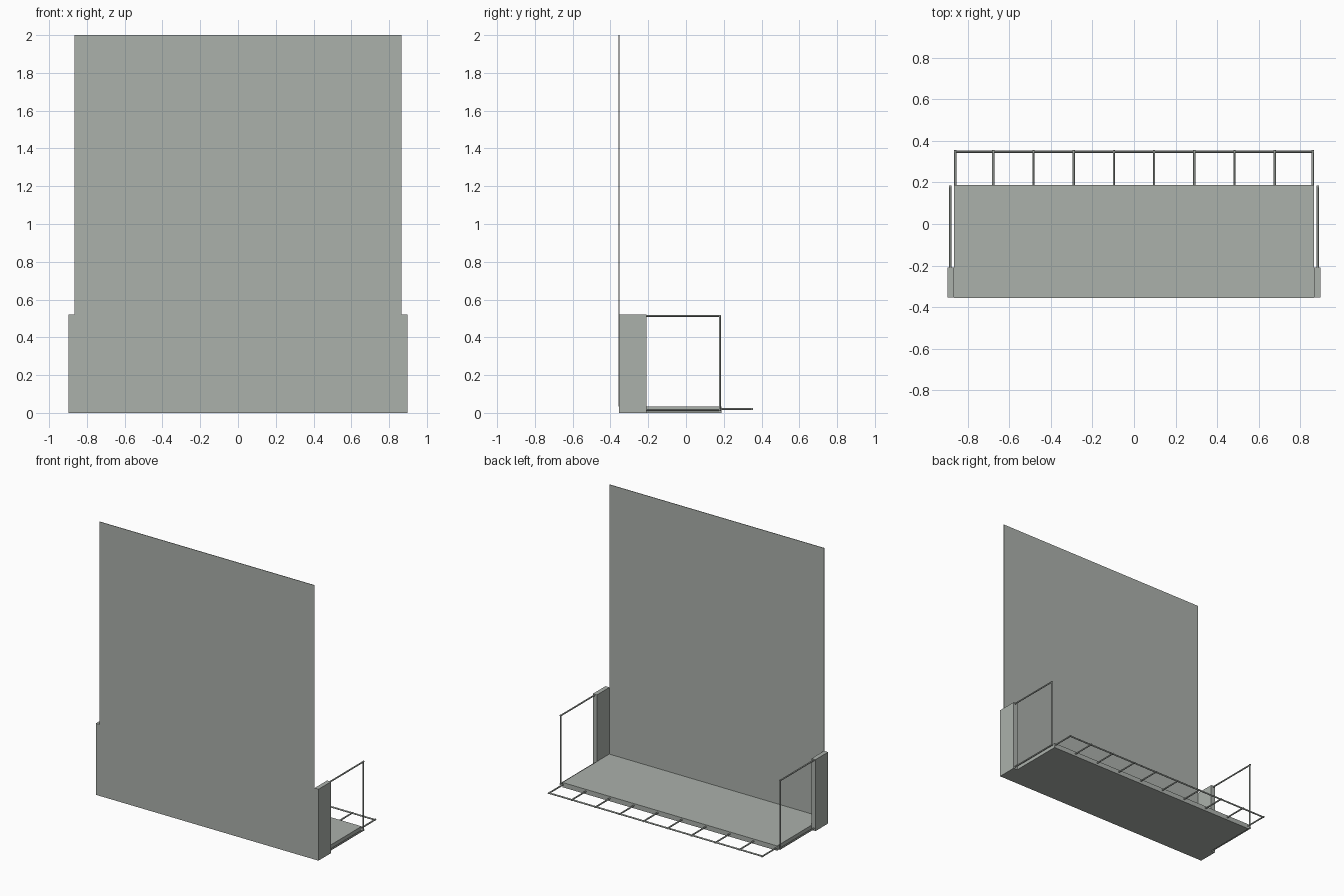
import bpy
from mathutils import Vector

cube = bpy.data.objects.get("Cube")
if cube:
    bpy.data.objects.remove(cube, do_unlink=True)

grey = bpy.data.materials.new("warm grey")
grey.use_nodes = True
colour = (0.41, 0.44, 0.41, 1)
grey.diffuse_color = colour
grey.node_tree.nodes["Principled BSDF"].inputs["Base Color"].default_value = colour


def box(name, low, high):
    low, high = Vector(low), Vector(high)
    bpy.ops.mesh.primitive_cube_add(size=1, location=(low + high) / 2)
    ob = bpy.context.object
    ob.name = name
    ob.scale = high - low
    bpy.ops.object.transform_apply(location=False, rotation=False)
    ob.data.materials.append(grey)
    return ob


def bar(name, start, end, radius=0.0055):
    start, end = Vector(start), Vector(end)
    axis = end - start
    bpy.ops.mesh.primitive_cylinder_add(vertices=12, radius=radius, depth=axis.length,
                                        location=(start + end) / 2)
    ob = bpy.context.object
    ob.name = name
    ob.rotation_euler = axis.to_track_quat("Z", "Y").to_euler()
    ob.data.materials.append(grey)
    bpy.ops.object.shade_smooth_by_angle()
    return ob


FRONT, BACK, HALF, OUTER = -0.355, 0.187, 0.866, 0.898

# Base slab and tall thin front panel
box("floor_slab", (-HALF, FRONT, 0), (HALF, BACK, 0.035))
box("front_panel", (-HALF, FRONT - 0.002, 0.035), (HALF, FRONT + 0.002, 2))

# Side wings with open rail frames behind them
for side, label in ((1, "left"), (-1, "right")):
    x_in, x_out = sorted((side * HALF, side * OUTER))
    box(label + "_wing", (x_in, FRONT, 0), (x_out, -0.21, 0.521))
    x = side * 0.885
    post_y = BACK - 0.008
    bar(label + "_top_rail", (x, -0.21, 0.514), (x, BACK - 0.002, 0.514))
    bar(label + "_bottom_rail", (x, -0.21, 0.016), (x, BACK - 0.002, 0.016))
    bar(label + "_post", (x, post_y, 0.011), (x, post_y, 0.519))

# Rear ladder-like rack
RACK_Z = 0.02
bar("rack_crossbar", (-HALF, 0.348, RACK_Z), (HALF, 0.348, RACK_Z))
for i in range(10):
    x = max(-0.861, min(0.861, (i - 4.5) * 0.1935))
    bar("rack_rung", (x, BACK - 0.005, RACK_Z), (x, 0.356, RACK_Z))
